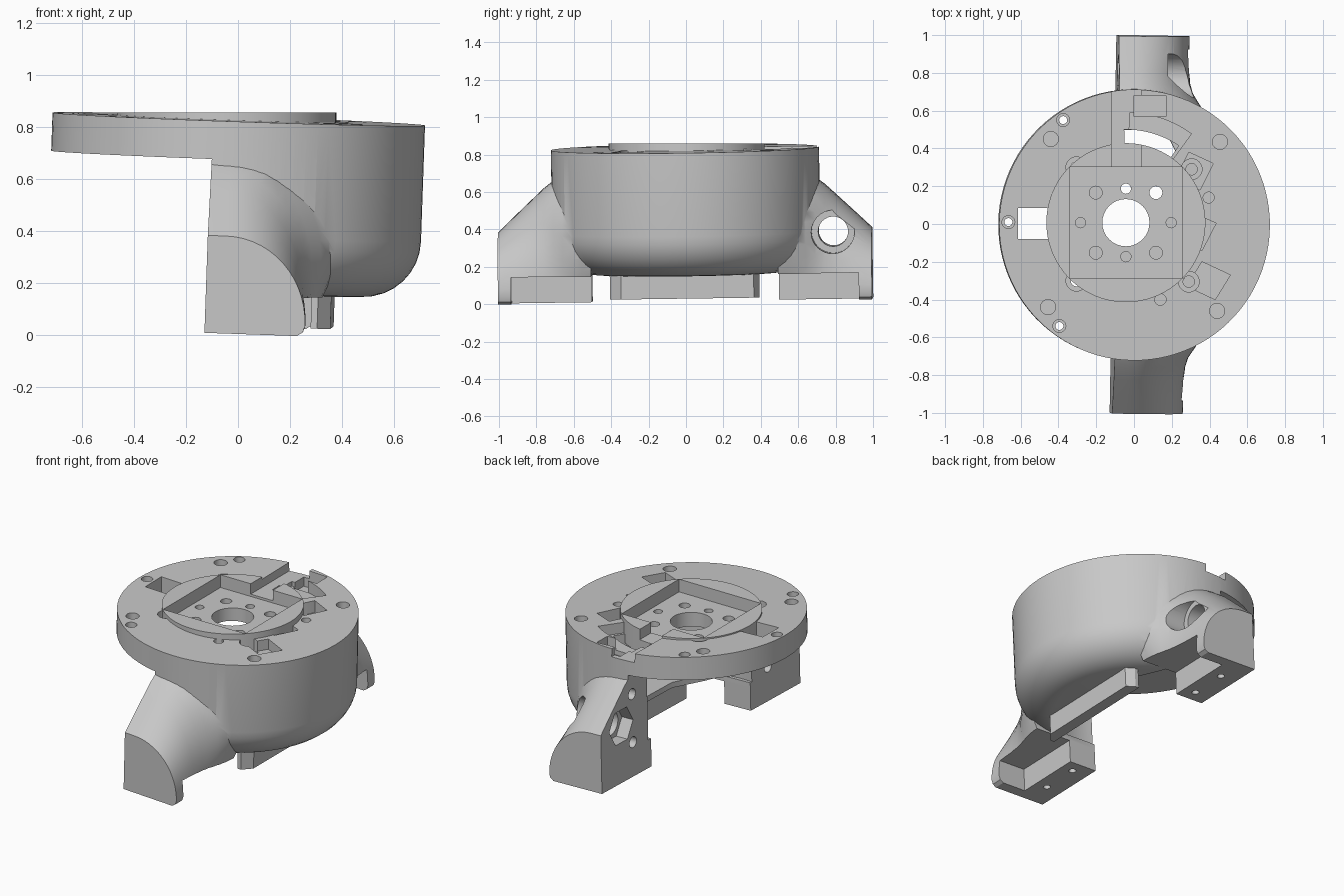
import bpy, bmesh
from math import sin, cos, pi, radians
from mathutils import Euler

if "Cube" in bpy.data.objects:
    bpy.data.objects.remove(bpy.data.objects["Cube"])

grey = bpy.data.materials.new("plain grey")
grey.use_nodes = True
grey.diffuse_color = (0.58, 0.58, 0.58, 1)
grey.node_tree.nodes["Principled BSDF"].inputs["Base Color"].default_value = (0.58, 0.58, 0.58, 1)


def loft(name, rings):
    """Skin equal-length rings of points and cap both ends."""
    bm = bmesh.new()
    loops = [[bm.verts.new(p) for p in ring] for ring in rings]
    n = len(loops[0])
    for a, b in zip(loops, loops[1:]):
        for i in range(n):
            j = (i + 1) % n
            bm.faces.new((a[i], a[j], b[j], b[i]))
    bm.faces.new(loops[0])
    bm.faces.new(loops[-1])
    bmesh.ops.recalc_face_normals(bm, faces=bm.faces)
    mesh = bpy.data.meshes.new(name)
    bm.to_mesh(mesh)
    bm.free()
    obj = bpy.data.objects.new(name, mesh)
    bpy.context.collection.objects.link(obj)
    return obj


def circle(x, y, z, r, n=32):
    return [(x + r * cos(2 * pi * i / n), y + r * sin(2 * pi * i / n), z) for i in range(n)]


def cyl(x, y, r, z0, z1, n=32, name="cutter"):
    return loft(name, [circle(x, y, z, r, n) for z in (z0, z1)])


def prism(pts, z0, z1, name="cutter"):
    return loft(name, [[(x, y, z) for x, y in pts] for z in (z0, z1)])


def box(x0, x1, y0, y1, z0, z1):
    return prism([(x0, y0), (x1, y0), (x1, y1), (x0, y1)], z0, z1)


def bar(y, z, r, x0, x1, n=32):
    """Cylinder along x."""
    return loft("cutter", [[(x, y + r * cos(2 * pi * i / n), z + r * sin(2 * pi * i / n))
                            for i in range(n)] for x in (x0, x1)])


def sector(cx, r0, r1, a0, a1, z0, z1):
    ang = [radians(a0 + (a1 - a0) * i / 10) for i in range(11)]
    pts = [(cx + r1 * cos(a), r1 * sin(a)) for a in ang]
    pts += [(cx + r0 * cos(a), r0 * sin(a)) for a in reversed(ang)]
    return prism(pts, z0, z1)


def combine(obj, tools, mode):
    """Boolean every tool into obj and delete the tools."""
    for t in tools:
        t.hide_render = True
        m = obj.modifiers.new("bool", 'BOOLEAN')
        m.operation, m.solver, m.object = mode, 'EXACT', t
    dg = bpy.context.evaluated_depsgraph_get()
    mesh = bpy.data.meshes.new_from_object(obj.evaluated_get(dg))
    obj.modifiers.clear()
    obj.data = mesh
    for t in tools:
        bpy.data.objects.remove(t)


CX, CY, R, F = -0.026, 0.006, 0.717, 0.22   # bowl centre, radius, bottom fillet
FLAT, TOP, UNDER, BASE = -0.112, 0.832, 0.685, 0.165

# Bowl with rounded bottom edge
rings = [circle(CX, CY, BASE + F - F * cos(a), R - F + F * sin(a), 96)
         for a in [pi / 2 * i / 8 for i in range(9)]]
rings.append(circle(CX, CY, TOP, R, 96))
housing = loft("housing", rings)
# Flat back below the overhanging disc
combine(housing, [box(-1, FLAT, -1, 1, 0, UNDER)], 'DIFFERENCE')


# Legs: a quarter-round section whose upper part flares into the bowl
def leg_section(y, high, low, h):
    cx, z0 = -0.04, 0.06
    pts = [(FLAT, y, 0.02), (FLAT, y, h)]
    for i in range(15):
        a = pi / 2 * (1 - i / 14)
        w = low + (high - low) * sin(a)
        pts.append((cx + (w - cx) * cos(a), y, z0 + (h - z0) * sin(a)))
    return pts + [(low - 0.008, y, 0.035), (low - 0.03, y, 0.02)]


legs = []
for s in (-1, 1):
    steps = [(0.5, 0.62, 0.275, 0.67), (0.55, 0.60, 0.275, 0.67), (0.6, 0.55, 0.275, 0.67),
             (0.65, 0.47, 0.275, 0.67), (0.7, 0.38, 0.275, 0.668), (0.75, 0.325, 0.275, 0.63),
             (0.82, 0.285, 0.275, 0.565), (0.9, 0.275, 0.274, 0.49), (1.0, 0.274, 0.274, 0.395)]
    legs.append(loft("leg", [leg_section(s * y, *rest) for y, *rest in steps]))
# Tab under the bowl
tab = prism([(0.285, -0.4), (0.31, -0.4), (0.36, -0.34), (0.36, 0.37), (0.31, 0.4), (0.285, 0.4)],
            0.042, 0.18, "tab")
combine(housing, legs + [tab], 'UNION')

# Motor cavity, floor opening, foot recesses and screw holes
cuts = [cyl(CX, CY, 0.53, 0.2, UNDER, 64),
        prism([(-0.3, -0.5), (0.15, -0.5), (0.28, -0.25), (0.28, 0.25), (0.15, 0.5), (-0.3, 0.5)],
              0.1, 0.25)]
for s in (-1, 1):
    y0, y1 = sorted((s * 0.45, s * 0.93))
    cuts.append(box(0.08, 0.6, y0, y1, -0.1, BASE))
    cuts += [cyl(0, s * y, 0.022, -0.1, 0.12, 16) for y in (0.58, 0.82)]
    cuts += [bar(s * 0.68, z, 0.035, -0.2, 0.0, 20) for z in (0.24, 0.55)]
# Cross hole in the back leg with counterbore and nut pocket
cuts += [bar(0.795, 0.383, 0.08, -0.3, 0.5), bar(0.795, 0.383, 0.115, 0.15, 0.7),
         bar(0.795, 0.383, 0.12, -0.3, -0.03, 6)]
combine(housing, cuts, 'DIFFERENCE')

# Slight overall lean of the housing
lean = Euler((radians(0.8), radians(2.0), radians(-1.0))).to_matrix().to_4x4()
housing.data.transform(lean)

# Holes and slots in the disc top
HX, HY, HI = -0.043, 0.007, 1.0
cuts = [cyl(HX, HY, 0.419, 0.71, HI, 64), cyl(HX, HY, 0.125, 0.5, HI),
        cyl(HX, HY + 0.18, 0.027, 0.5, HI), cyl(HX + 0.159, HY + 0.159, 0.034, 0.5, HI)]
cuts += [cyl(x, y, 0.04, 0.72, HI) for x, y in
         ((-0.44, 0.45), (0.455, 0.435), (-0.455, -0.44), (0.44, -0.46))]
for x, y in ((-0.375, 0.55), (-0.665, 0.01), (-0.395, -0.54)):
    cuts += [cyl(x, y, 0.034, 0.78, HI), cyl(x, y, 0.021, 0.5, HI)]
cuts += [cyl(0.395, 0.14, 0.029, 0.72, HI), cyl(0.14, -0.4, 0.03, 0.72, HI)]
for x, y in ((0.305, 0.29), (0.29, -0.305), (-0.305, 0.3), (-0.305, -0.3)):
    cuts += [cyl(x, y, 0.055, 0.74, HI), cyl(x, y, 0.03, 0.6, HI)]
cuts += [box(-0.615, -0.4, -0.08, 0.085, 0.4, HI),
         prism([(0.29, 0.38), (0.42, 0.32), (0.35, 0.18), (0.22, 0.24)], 0.75, HI),
         prism([(0.36, -0.2), (0.51, -0.27), (0.43, -0.4), (0.28, -0.33)], 0.75, HI),
         prism([(0.3, 0.06), (0.435, 0.005), (0.36, -0.14), (0.22, -0.08)], 0.77, HI),
         sector(HX, 0.38, 0.59, 54, 88, 0.76, HI), sector(HX, 0.38, 0.5, 56, 91, 0.4, HI),
         box(0.0, 0.17, 0.57, 0.68, 0.73, HI), box(-0.12, 0.04, 0.3, 0.9, 0.79, HI)]
combine(housing, cuts, 'DIFFERENCE')

# Hub with square pocket, centre bore and bolt circle
hub = cyl(HX, HY, 0.421, 0.705, 0.858, 96, "hub")
cuts = [box(HX - 0.296, HX + 0.296, HY - 0.296, HY + 0.296, 0.775, HI),
        box(-0.12, 0.04, 0.2, 0.6, 0.79, HI), cyl(HX, HY, 0.125, 0.6, HI)]
for i in range(8):
    a = pi / 4 * i
    d, r = (0.225, 0.034) if i % 2 else (0.24 if i % 4 == 0 else 0.18, 0.027)
    cuts.append(cyl(HX + d * cos(a), HY + d * sin(a), r, 0.6, HI, 24))
combine(hub, cuts, 'DIFFERENCE')

for obj in (housing, hub):
    obj.data.materials.clear()
    obj.data.materials.append(grey)
    bpy.ops.object.select_all(action='DESELECT')
    obj.select_set(True)
    bpy.context.view_layer.objects.active = obj
    bpy.ops.object.shade_smooth_by_angle(angle=radians(30))
